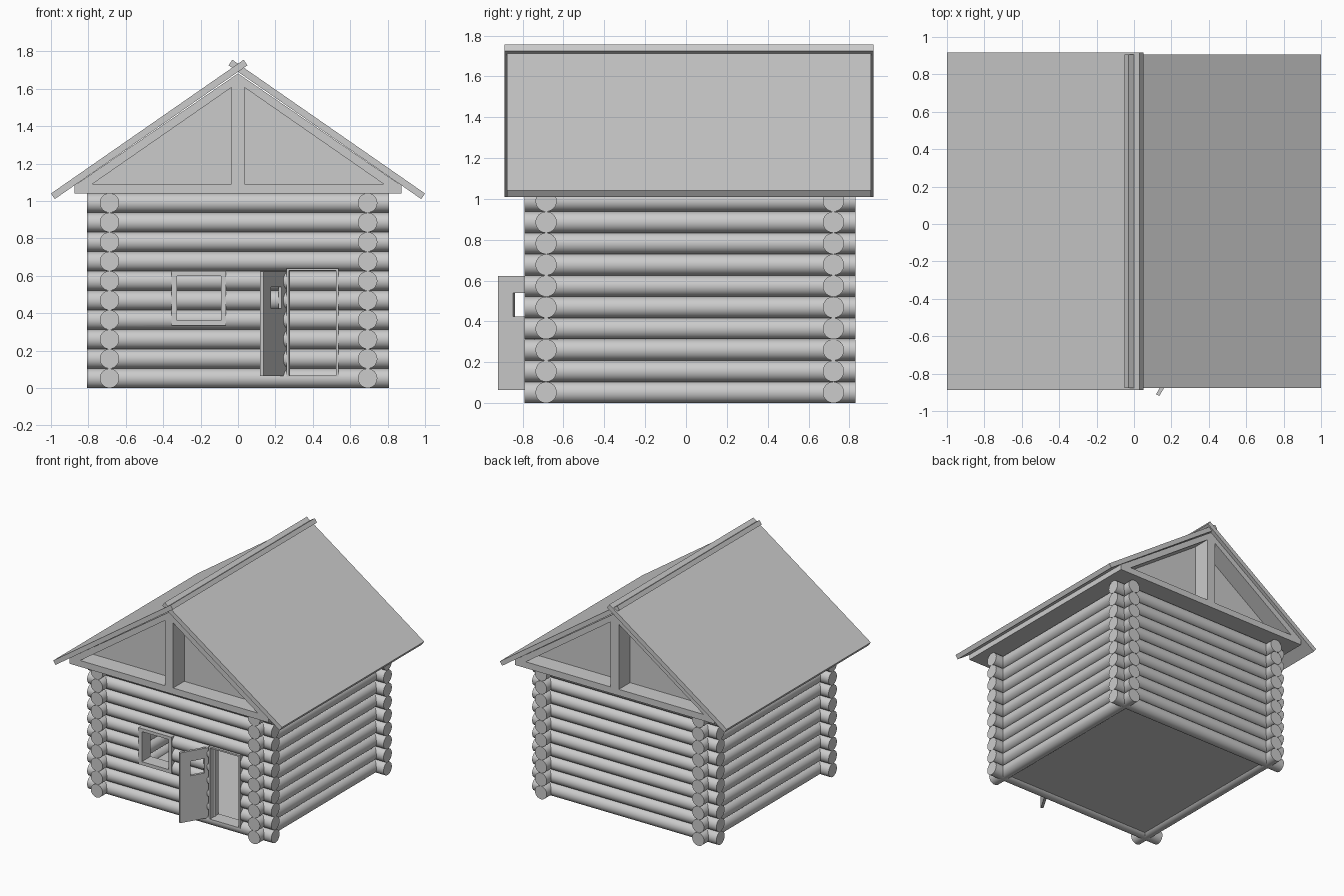
import bpy, bmesh, math
from mathutils import Matrix, Vector

if "Cube" in bpy.data.objects:
    bpy.data.objects.remove(bpy.data.objects["Cube"])

grey = bpy.data.materials.new("light_grey")
grey.diffuse_color = (0.6, 0.6, 0.6, 1)
grey.use_nodes = True
grey.node_tree.nodes["Principled BSDF"].inputs["Base Color"].default_value = grey.diffuse_color


def make(name, bm):
    """Turn a bmesh into a named object."""
    bmesh.ops.recalc_face_normals(bm, faces=bm.faces)
    me = bpy.data.meshes.new(name)
    bm.to_mesh(me)
    bm.free()
    me.materials.append(grey)
    ob = bpy.data.objects.new(name, me)
    bpy.context.collection.objects.link(ob)
    return ob


def add_box(bm, x0, x1, y0, y1, z0, z1):
    m = (Matrix.Translation(((x0 + x1) / 2, (y0 + y1) / 2, (z0 + z1) / 2))
         @ Matrix.Diagonal((x1 - x0, y1 - y0, z1 - z0, 1)))
    bmesh.ops.create_cube(bm, size=1, matrix=m)


def box(name, *b):
    bm = bmesh.new()
    add_box(bm, *b)
    return make(name, bm)


def prism(name, pts, y0, y1):
    """Extrude an x-z outline from y0 to y1."""
    bm = bmesh.new()
    f = bm.faces.new([bm.verts.new((x, y0, z)) for x, z in pts])
    ext = bmesh.ops.extrude_face_region(bm, geom=[f])["geom"]
    bmesh.ops.translate(bm, vec=(0, y1 - y0, 0),
                        verts=[v for v in ext if isinstance(v, bmesh.types.BMVert)])
    return make(name, bm)


def frame(name, outer, inner, y0, y1):
    """Rectangular board with a rectangular hole; rects are x0, x1, z0, z1."""
    bm = bmesh.new()

    def loop(r, y):
        return [bm.verts.new((x, y, z)) for x, z in
                ((r[0], r[2]), (r[1], r[2]), (r[1], r[3]), (r[0], r[3]))]
    rings = [loop(outer, y0), loop(inner, y0), loop(inner, y1), loop(outer, y1)]
    for k in range(4):
        a, b = rings[k], rings[(k + 1) % 4]
        for i in range(4):
            j = (i + 1) % 4
            bm.faces.new((a[i], a[j], b[j], b[i]))
    return make(name, bm)


# Log walls: ten stacked round logs per side
R, STEP, ROWS = 0.052, 0.1042, 10


def log_wall(name, along_x, pos, a0, a1):
    bm = bmesh.new()
    for i in range(ROWS):
        z, mid = R + STEP * i, (a0 + a1) / 2
        if along_x:
            m = Matrix.Translation((mid, pos, z)) @ Matrix.Rotation(math.pi / 2, 4, 'Y')
        else:
            m = Matrix.Translation((pos, mid, z)) @ Matrix.Rotation(math.pi / 2, 4, 'X')
        bmesh.ops.create_cone(bm, cap_ends=True, segments=32, radius1=R, radius2=R,
                              depth=a1 - a0, matrix=m)
    return make(name, bm)


front = log_wall("front_logs", True, -0.685, -0.808, 0.808)
walls = [front,
         log_wall("back_logs", True, 0.722, -0.808, 0.808),
         log_wall("left_logs", False, -0.687, -0.79, 0.83),
         log_wall("right_logs", False, 0.693, -0.79, 0.83)]

# Cut the doorway and window out of the front wall
DOOR, WINDOW = (0.26, 0.537, 0.06, 0.64), (-0.355, -0.065, 0.335, 0.625)
for x0, x1, z0, z1 in (DOOR, WINDOW):
    cutter = box("cutter", x0, x1, -0.85, -0.55, z0, z1)
    cutter.hide_render = True
    mod = front.modifiers.new("opening", 'BOOLEAN')
    mod.operation, mod.solver, mod.object = 'DIFFERENCE', 'EXACT', cutter
    bpy.context.view_layer.objects.active = front
    bpy.ops.object.modifier_apply(modifier=mod.name)
    bpy.data.objects.remove(cutter)

# Smooth round logs with sharp ends
bpy.ops.object.select_all(action='DESELECT')
for w in walls:
    w.select_set(True)
bpy.context.view_layer.objects.active = front
bpy.ops.object.shade_smooth_by_angle(angle=math.radians(30))

# Floor and frames
box("floor", -0.69, 0.69, -0.685, 0.72, 0.02, 0.06)
frame("window_frame", WINDOW, (-0.325, -0.09, 0.362, 0.6), -0.741, -0.63)
frame("door_frame", DOOR, (0.272, 0.525, 0.066, 0.628), -0.741, -0.63)

# Open door with a small square window, hinged on its left edge
door = frame("door", (0, 0.284, 0.065, 0.622), (0.09, 0.2, 0.425, 0.54), 0, 0.02)
door.data.transform(Matrix.Translation((0.262, -0.665, 0))
                    @ Matrix.Rotation(math.radians(-120.5), 4, 'Z'))

# Attic: ceiling slab, recessed gable wall, posts and rafters
Y0, Y1, SLOPE = -0.865, 0.893, 0.694
box("ceiling", -0.875, 0.875, Y0, Y1, 1.04, 1.09)
prism("gable_wall", [(-0.79, 1.085), (0.79, 1.085), (0, 1.64)], Y0 + 0.14, Y1 - 0.14)
for name, ya, yb in (("front_post", Y0, Y0 + 0.145), ("back_post", Y1 - 0.145, Y1)):
    prism(name, [(-0.036, 1.085), (0.036, 1.085), (0.036, 1.64), (0, 1.67), (-0.036, 1.64)],
          ya, yb)


def line(x, top):
    return top - SLOPE * x


for name, s in (("left_rafter", -1), ("right_rafter", 1)):
    pts = [(0, 1.682), (0.872, line(0.872, 1.689)), (0.872, 1.085),
           (0.787, 1.085), (0, 1.631)]
    prism(name, [(s * x, z) for x, z in pts], Y0, Y1)

# Roof: two slabs that cross at the ridge
t = 0.036
n = Vector((SLOPE, 1)).normalized() * t
for name, s, ya, yb in (("left_roof", -1, -0.888, 0.918), ("right_roof", 1, -0.877, 0.905)):
    lo, hi = (1.0, 1.04), (-0.03, 1.755)
    pts = [lo, hi, (hi[0] - n.x, hi[1] - n.y), (lo[0] - n.x, lo[1] - n.y)]
    prism(name, [(s * x, z) for x, z in pts], ya, yb)
